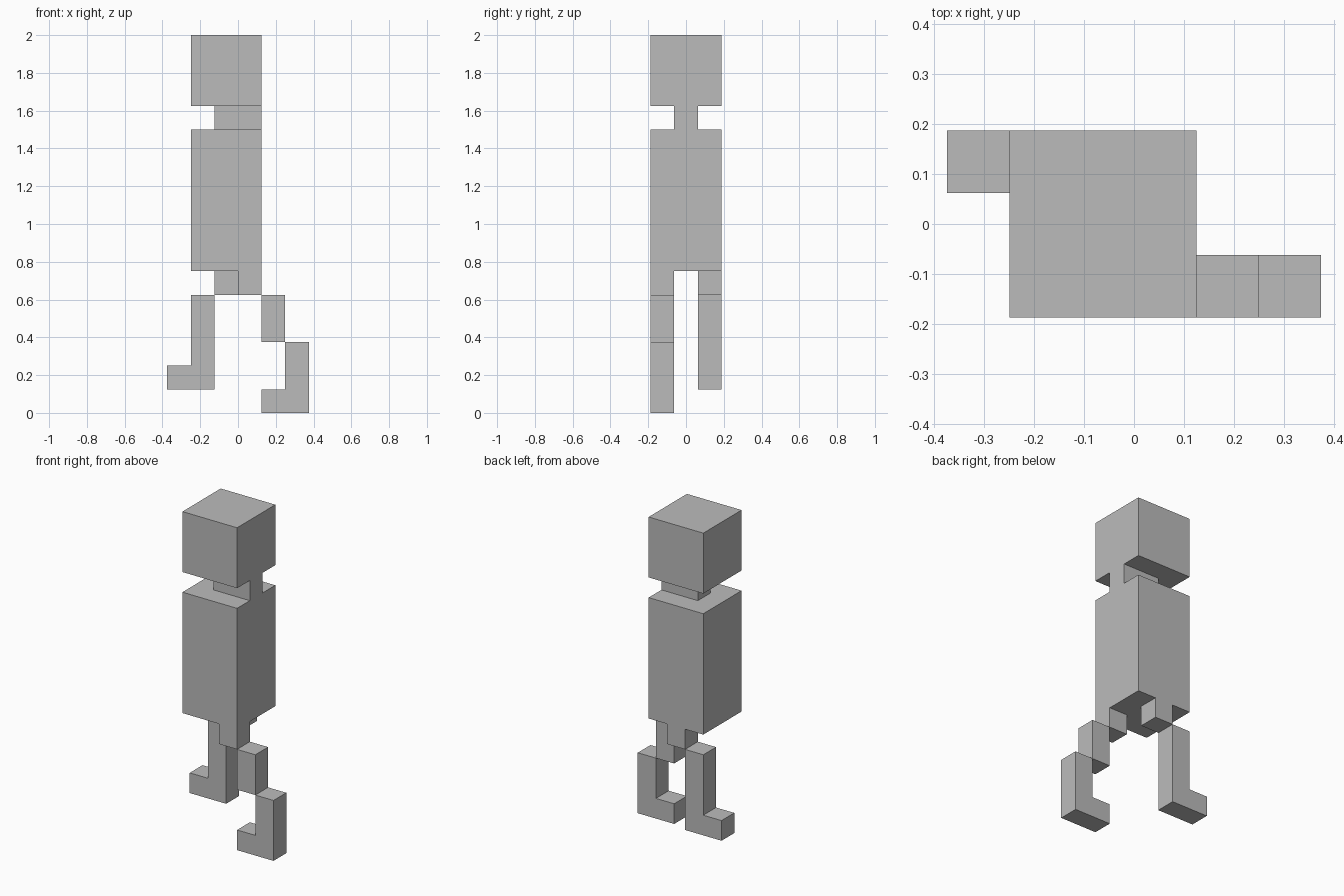
import bpy, bmesh, math
from mathutils import Vector

cube = bpy.data.objects.get("Cube")
if cube:
    bpy.data.objects.remove(cube, do_unlink=True)

UNIT = 0.125                      # size of one block
ORIGIN = Vector((0, -1.5, 0))     # block depth runs 0..3, centred on y

grey = bpy.data.materials.new("plain grey")
grey.use_nodes = True
grey.diffuse_color = (0.5, 0.5, 0.5, 1)
grey.node_tree.nodes["Principled BSDF"].inputs["Base Color"].default_value = (0.5, 0.5, 0.5, 1)


def block_part(name, *boxes):
    """Join boxes ((x0, x1), (y0, y1), (z0, z1)) on the block grid into one clean shell."""
    cells = {(x, y, z) for bx, by, bz in boxes
             for x in range(*bx) for y in range(*by) for z in range(*bz)}
    bm = bmesh.new()
    for cell in cells:
        centre = Vector(cell) + Vector((0.5, 0.5, 0.5))
        for axis in range(3):
            for side in (-1, 1):
                n = Vector((0, 0, 0))
                n[axis] = side
                if tuple(int(a + b) for a, b in zip(cell, n)) in cells:
                    continue
                u = Vector((n.y, n.z, n.x))
                v = n.cross(u)
                mid = centre + n / 2
                corners = [mid + (a * u + b * v) / 2
                           for a, b in ((-1, -1), (1, -1), (1, 1), (-1, 1))]
                bm.faces.new([bm.verts.new((c + ORIGIN) * UNIT) for c in corners])
    bmesh.ops.remove_doubles(bm, verts=bm.verts, dist=0.001)
    bmesh.ops.dissolve_limit(bm, angle_limit=math.radians(1), verts=bm.verts, edges=bm.edges)
    bmesh.ops.recalc_face_normals(bm, faces=bm.faces)
    mesh = bpy.data.meshes.new(name)
    bm.to_mesh(mesh)
    bm.free()
    mesh.materials.append(grey)
    obj = bpy.data.objects.new(name, mesh)
    bpy.context.collection.objects.link(obj)
    return obj


FULL, FRONT, MIDDLE, BACK = (0, 3), (0, 1), (1, 2), (2, 3)

# Head, neck, torso and the two hip blocks
block_part("body",
           ((-2, 1), FULL, (13, 16)),
           ((-1, 1), MIDDLE, (12, 13)),
           ((-2, 1), FULL, (6, 12)),
           ((0, 1), FRONT, (5, 6)),
           ((-1, 0), BACK, (5, 6)))

# Left leg: bent, with the foot turned inwards
block_part("left_thigh", ((1, 2), FRONT, (3, 5)))
block_part("left_shin_and_foot",
           ((2, 3), FRONT, (0, 3)),
           ((1, 2), FRONT, (0, 1)))

# Right leg: straight, with the foot turned outwards
block_part("right_leg_and_foot",
           ((-2, -1), BACK, (1, 5)),
           ((-3, -2), BACK, (1, 2)))
